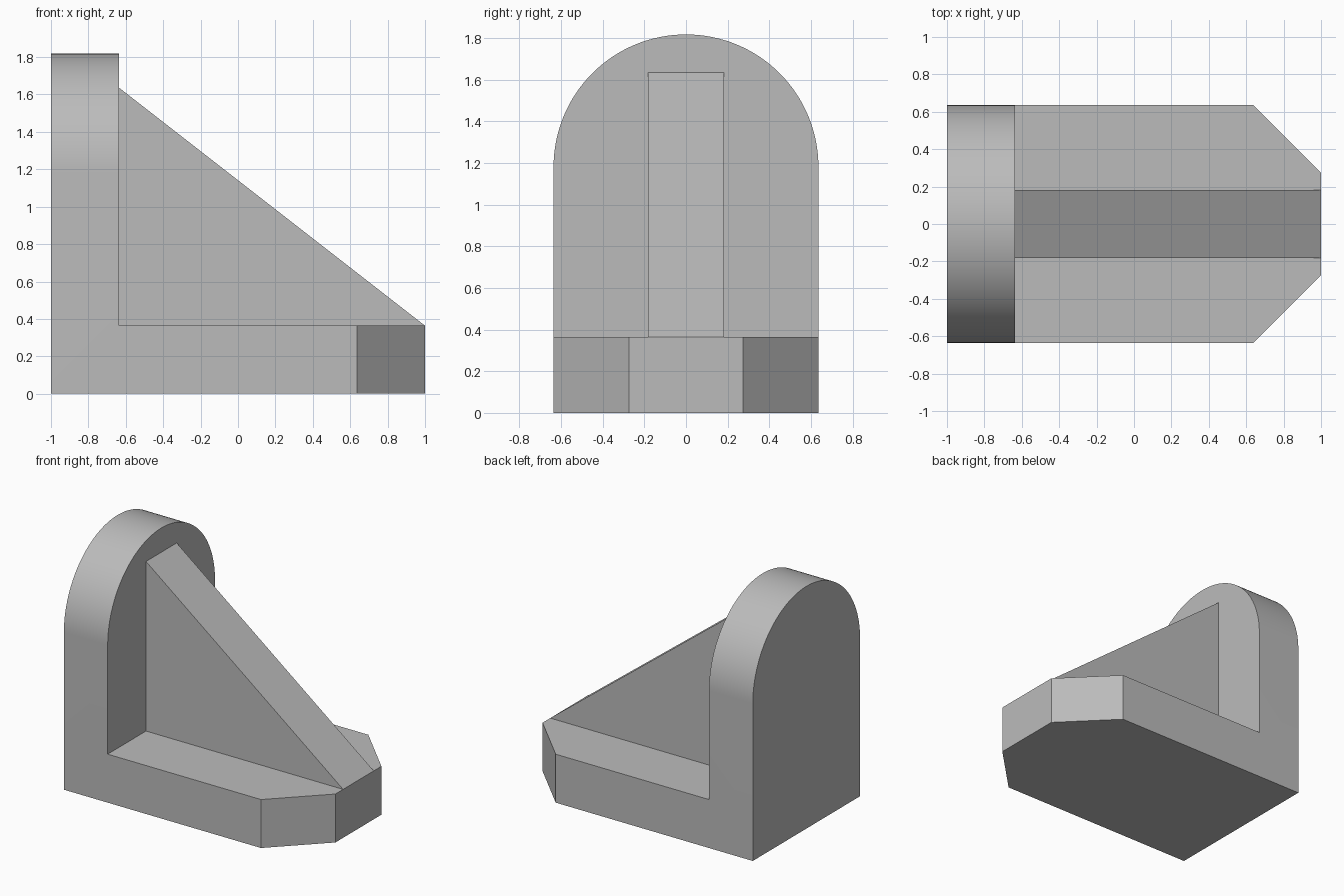
import bpy, bmesh, math
from mathutils import Vector

# Remove only the default cube
cube = bpy.data.objects.get("Cube")
if cube:
    bpy.data.objects.remove(cube, do_unlink=True)

UNIT = 2 / 11
HALF_WIDTH = 3.5 * UNIT
THICK = 2 * UNIT
WALL_X = -1 + THICK
SHOULDER_Z = 6.5 * UNIT
RIB_TOP = 9 * UNIT

grey = bpy.data.materials.new("plain grey")
grey.use_nodes = True
colour = (0.5, 0.5, 0.5, 1)
grey.diffuse_color = colour
grey.node_tree.nodes["Principled BSDF"].inputs["Base Color"].default_value = colour


def prism(name, outline, axis, low, high):
    """Extrude a 2D outline along x, y or z between two positions."""
    def place(a, b):
        return {"x": (low, a, b), "y": (a, low, b), "z": (a, b, low)}[axis]

    direction = Vector([float(axis == n) for n in "xyz"])
    bm = bmesh.new()
    face = bm.faces.new([bm.verts.new(place(a, b)) for a, b in outline])
    result = bmesh.ops.extrude_face_region(bm, geom=[face])
    moved = [v for v in result["geom"] if isinstance(v, bmesh.types.BMVert)]
    bmesh.ops.translate(bm, verts=moved, vec=direction * (high - low))
    bmesh.ops.recalc_face_normals(bm, faces=bm.faces)
    mesh = bpy.data.meshes.new(name)
    bm.to_mesh(mesh)
    bm.free()
    mesh.materials.append(grey)
    obj = bpy.data.objects.new(name, mesh)
    bpy.context.collection.objects.link(obj)
    return obj


def activate(obj):
    bpy.ops.object.select_all(action="DESELECT")
    obj.select_set(True)
    bpy.context.view_layer.objects.active = obj


def trim(obj, cutter):
    """Keep only the part of obj that lies inside the cutter."""
    mod = obj.modifiers.new("trim", "BOOLEAN")
    mod.operation = "INTERSECT"
    mod.solver = "EXACT"
    mod.object = cutter
    activate(obj)
    bpy.ops.object.modifier_apply(modifier=mod.name)
    bpy.data.objects.remove(cutter, do_unlink=True)


# L-shaped body: upright wall and base plate in one piece
body = prism("bracket_body", [
    (-1, 0), (1, 0), (1, THICK), (WALL_X, THICK), (WALL_X, 2), (-1, 2),
], "y", -1, 1)

# Round the top of the wall and set the width
steps = 64
arch = [(-HALF_WIDTH, -1), (HALF_WIDTH, -1)]
for i in range(steps + 1):
    t = math.pi * i / steps
    arch.append((HALF_WIDTH * math.cos(t), SHOULDER_Z + HALF_WIDTH * math.sin(t)))
trim(body, prism("arch_cutter", arch, "x", -2, 2))

# Cut the two corners at the end of the base
apex = 1 + 1.5 * UNIT
trim(body, prism("corner_cutter", [(apex, 0), (-2, apex + 2), (-2, -apex - 2)], "z", -1, 3))

# Triangular rib between wall and base
rib = prism("support_rib", [(WALL_X, THICK), (1, THICK), (WALL_X, RIB_TOP)],
            "y", -UNIT, UNIT)

activate(body)
bpy.ops.object.shade_smooth_by_angle(angle=math.radians(30))
